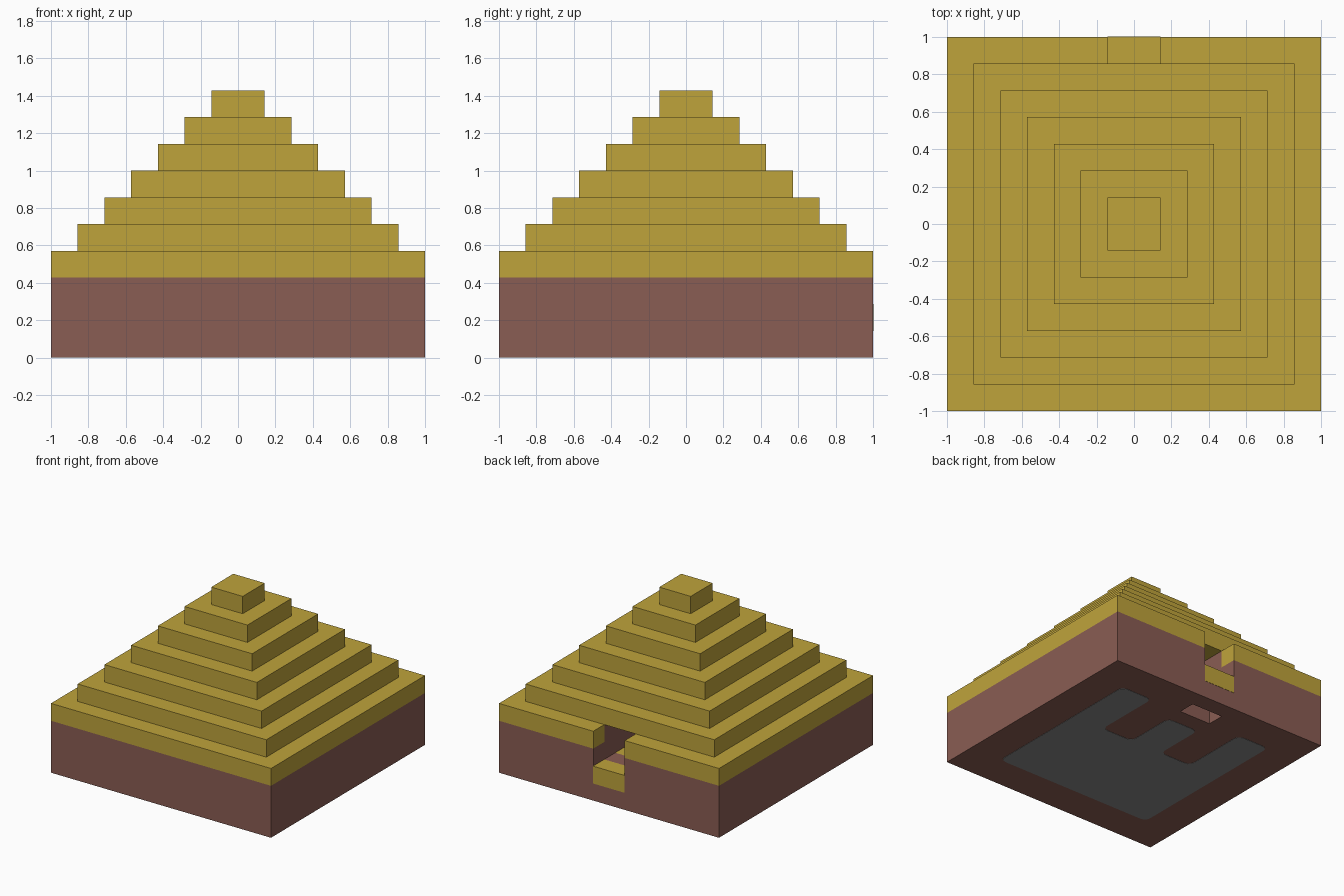
import bpy, bmesh
from mathutils import Vector

cube = bpy.data.objects.get("Cube")
if cube:
    bpy.data.objects.remove(cube, do_unlink=True)

U = 1 / 7          # one step
LIFT = 0.002       # floor plate shows below the soil


def material(name, color):
    m = bpy.data.materials.new(name)
    m.use_nodes = True
    m.diffuse_color = (*color, 1)
    m.node_tree.nodes["Principled BSDF"].inputs["Base Color"].default_value = (*color, 1)
    return m


GOLD, SOIL, STONE = range(3)
MATS = [material("golden_grass", (0.52, 0.37, 0.044)),
        material("brown_soil", (0.254, 0.109, 0.087)),
        material("grey_stone", (0.246, 0.246, 0.246))]


def finish(name, bm, rule):
    """Make an object, colouring each face by rule(center, normal)."""
    bmesh.ops.recalc_face_normals(bm, faces=bm.faces)
    for f in bm.faces:
        f.material_index = rule(f.calc_center_median(), f.normal)
    me = bpy.data.meshes.new(name)
    bm.to_mesh(me)
    bm.free()
    for m in MATS:
        me.materials.append(m)
    ob = bpy.data.objects.new(name, me)
    bpy.context.collection.objects.link(ob)
    return ob


def box(name, lo, hi, rule, cuts=()):
    """Box between two corners, with loops cut at (axis, position)."""
    lo, hi = Vector(lo), Vector(hi)
    bm = bmesh.new()
    bmesh.ops.create_cube(bm, size=1)
    for v in bm.verts:
        v.co = (lo + hi) / 2 + v.co * (hi - lo)
    for axis, pos in cuts:
        n = Vector((0, 0, 0))
        n[axis] = 1
        bmesh.ops.bisect_plane(bm, geom=bm.verts[:] + bm.edges[:] + bm.faces[:],
                               plane_co=n * pos, plane_no=n)
    return finish(name, bm, rule)


def cut(target, cutter):
    mod = target.modifiers.new(cutter.name, 'BOOLEAN')
    mod.operation, mod.solver, mod.object = 'DIFFERENCE', 'EXACT', cutter
    cutter.hide_render = True
    cutter.hide_viewport = True
    cutter.display_type = 'WIRE'


def gold(c, n):
    return GOLD


def soil(c, n):
    return SOIL


# Base block: soil with a grass layer on top
base = box("base_block", (-1, -1, LIFT), (1, 1, 4 * U),
           lambda c, n: GOLD if c.z > 3 * U else SOIL, [(2, 3 * U)])


# Passage from the back: grass floor and rim, soil threshold and inner walls
def passage_rule(c, n):
    if n.z < -0.5:
        return SOIL if 5 * U < c.y < 6 * U else GOLD
    return GOLD if c.y > 6 * U and c.z > 3 * U else SOIL


cut(base, box("passage_cutter", (-U, U, 2 * U), (U, 8 * U, 5 * U), passage_rule,
              [(1, 5 * U), (1, 6 * U), (2, 3 * U)]))

# Pit in the underside
cut(base, box("pit_cutter", (-U, 5 * U, -U), (U, 6 * U, U), soil))

# Grass edge on the doorstep
box("doorstep_grass", (-U, 1 - 0.002, U), (U, 1.002, 2 * U), gold)

# Stepped pyramid
for i in range(1, 7):
    h = (7 - i) * U
    box(f"pyramid_step_{i}", (-h, -h, (3 + i) * U), (h, h, (4 + i) * U), gold)

# Stone floor plan on the underside, rounded corners
half = [(1, 4), (1, 1), (3, 1), (3, 5), (5, 5), (5, -5)]
outline = half + [(-x, y) for x, y in reversed(half)]
bm = bmesh.new()
bm.faces.new([bm.verts.new((x * U, y * U, 0)) for x, y in outline])
bmesh.ops.bevel(bm, geom=bm.verts[:], offset=0.05, segments=3, profile=0.5,
                affect='VERTICES')
top = bmesh.ops.extrude_face_region(bm, geom=bm.faces[:])["geom"]
for v in top:
    if isinstance(v, bmesh.types.BMVert):
        v.co.z = 2 * LIFT
finish("stone_floor", bm, lambda c, n: STONE)
